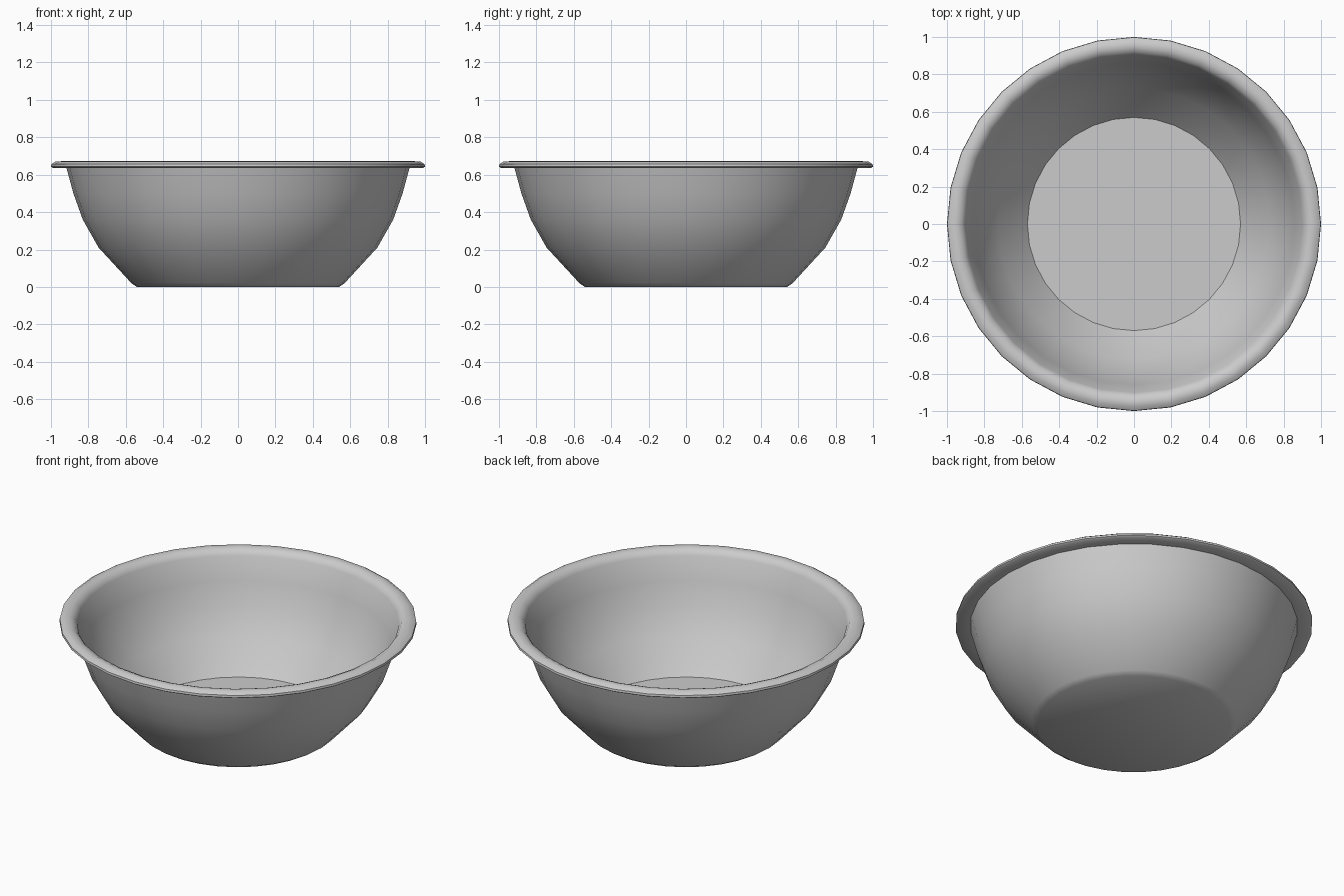
import bpy, bmesh, math

cube = bpy.data.objects.get("Cube")
if cube:
    bpy.data.objects.remove(cube, do_unlink=True)

SIDES = 32

# One plain grey for the whole vessel
grey = bpy.data.materials.new("plain_grey")
grey.use_nodes = True
colour = (0.6, 0.6, 0.6, 1)
grey.diffuse_color = colour
grey.node_tree.nodes["Principled BSDF"].inputs["Base Color"].default_value = colour


def lathe(name, profile, material):
    """Revolve (radius, height) points about z; zero radii become poles."""
    bm = bmesh.new()
    verts = [bm.verts.new((r, 0, z)) for r, z in profile]
    edges = [bm.edges.new(pair) for pair in zip(verts, verts[1:])]
    bmesh.ops.spin(bm, geom=verts + edges, cent=(0, 0, 0), axis=(0, 0, 1),
                   angle=math.tau, steps=SIDES)
    bmesh.ops.remove_doubles(bm, verts=bm.verts[:], dist=0.0005)
    bmesh.ops.recalc_face_normals(bm, faces=bm.faces[:])
    mesh = bpy.data.meshes.new(name)
    bm.to_mesh(mesh)
    bm.free()
    mesh.materials.append(material)
    obj = bpy.data.objects.new(name, mesh)
    bpy.context.collection.objects.link(obj)
    bpy.ops.object.select_all(action="DESELECT")
    obj.select_set(True)
    bpy.context.view_layer.objects.active = obj
    bpy.ops.object.shade_smooth_by_angle(angle=math.radians(40))
    return obj


# Underside and outer wall, up to the rim
outer = [(0, 0), (0.54, 0), (0.57, 0.02), (0.745, 0.21), (0.83, 0.36),
         (0.88, 0.5), (0.917, 0.636)]
# Flared, rounded lip
lip = [(0.99, 0.636), (1.0, 0.643), (0.998, 0.656), (0.975, 0.671),
       (0.945, 0.672), (0.918, 0.66), (0.902, 0.636)]
# Inner wall and flat floor
inner = [(0.86, 0.5), (0.81, 0.365), (0.725, 0.22), (0.57, 0.04), (0, 0.04)]

lathe("bowl", outer + lip + inner, grey)
